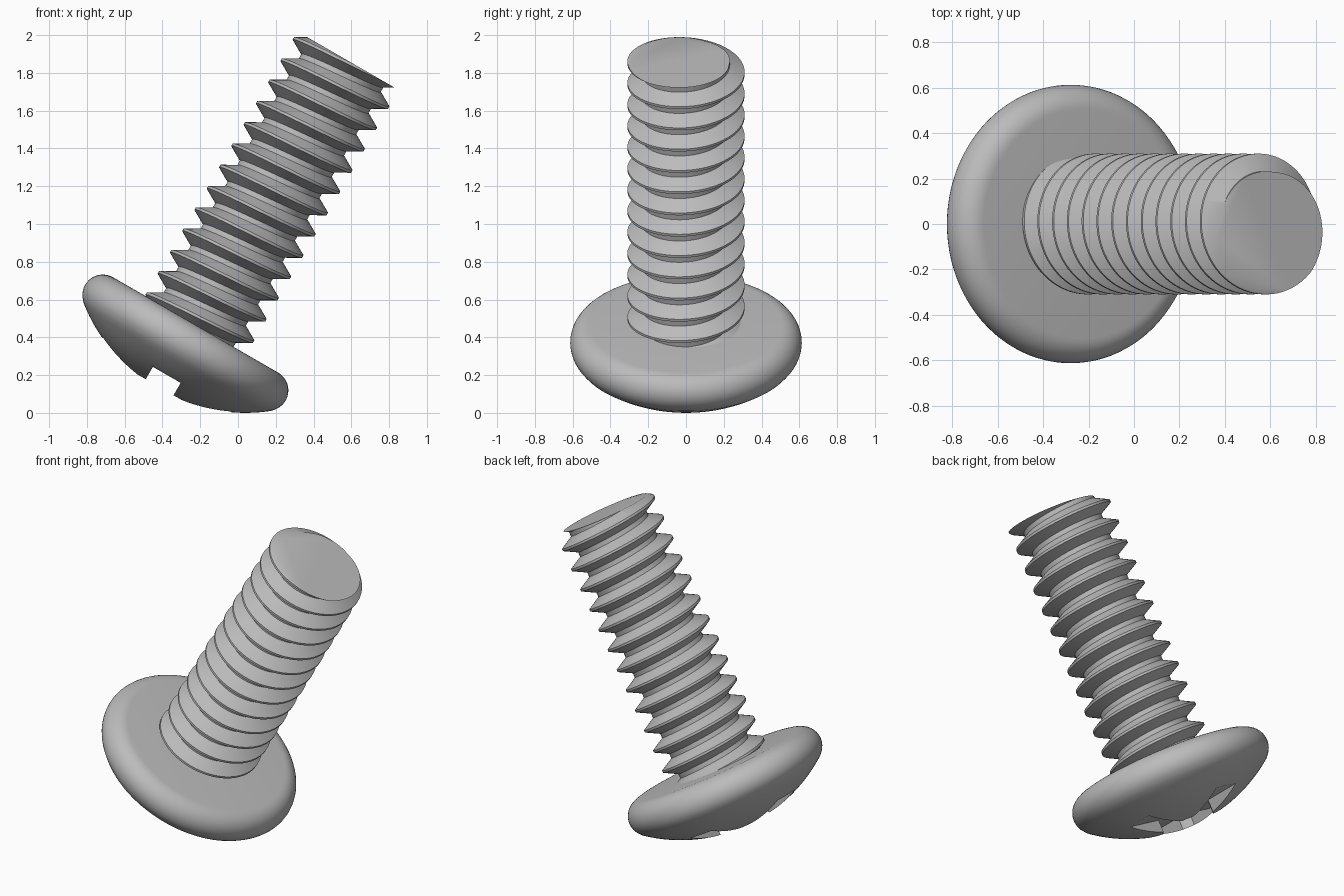
import bpy, bmesh, math
from math import sin, cos, pi, radians
from mathutils import Vector

cube = bpy.data.objects.get("Cube")
if cube:
    bpy.data.objects.remove(cube)

# Single steel colour
steel = bpy.data.materials.new("grey_steel")
steel.use_nodes = True
colour = (0.5, 0.5, 0.5, 1)
steel.diffuse_color = colour
steel.node_tree.nodes["Principled BSDF"].inputs["Base Color"].default_value = colour


def make_object(name, bm):
    """Turn a bmesh into an object leaning over with the whole screw."""
    bmesh.ops.recalc_face_normals(bm, faces=bm.faces)
    mesh = bpy.data.meshes.new(name)
    bm.to_mesh(mesh)
    bm.free()
    mesh.materials.append(steel)
    obj = bpy.data.objects.new(name, mesh)
    bpy.context.collection.objects.link(obj)
    obj.location = (-0.372, 0, 0.21)
    obj.rotation_euler = (0, radians(30), 0)
    return obj


def activate(obj):
    bpy.ops.object.select_all(action='DESELECT')
    obj.select_set(True)
    bpy.context.view_layer.objects.active = obj


def arc(cx, cz, r, start, end, steps):
    """Points on an arc, angles in degrees."""
    angles = [radians(start + (end - start) * i / steps) for i in range(steps + 1)]
    return [(cx + r * cos(a), cz + r * sin(a)) for a in angles]


# Head: shallow dome, rounded rim, flat underside, revolved
TANGENT = -51.4
profile = arc(0, 0.82, 0.92, -90, TANGENT, 16)
profile += arc(0.505, 0.187, 0.108, TANGENT, 90, 14)[1:] + [(0, 0.295)]
bm = bmesh.new()
verts = [bm.verts.new((x, 0, z)) for x, z in profile]
edges = [bm.edges.new(pair) for pair in zip(verts, verts[1:])]
bmesh.ops.spin(bm, geom=verts + edges, cent=(0, 0, 0), axis=(0, 0, 1),
               angle=2 * pi, steps=96)
bmesh.ops.remove_doubles(bm, verts=bm.verts, dist=1e-4)
head = make_object("head", bm)

# Drive recess: cross slots with a round centre, cut up into the dome
HALF, HUB, REACH, FLOOR = 0.085, 0.16, 0.8, -0.01
corner = math.degrees(math.asin(HALF / HUB))
outline = []
for quarter in range(4):
    turn = quarter * pi / 2
    points = [(REACH, -HALF), (REACH, HALF)] + arc(0, 0, HUB, corner, 90 - corner, 8)
    outline += [(x * cos(turn) - y * sin(turn), x * sin(turn) + y * cos(turn))
                for x, y in points]
bm = bmesh.new()
base = bm.faces.new([bm.verts.new((x, y, -0.3)) for x, y in outline])
top = bmesh.ops.extrude_face_region(bm, geom=[base])["geom"]
for v in top:
    if isinstance(v, bmesh.types.BMVert):
        v.co.z = FLOOR
cutter = make_object("recess_cutter", bm)
cutter.hide_render = True

cut = head.modifiers.new("recess", 'BOOLEAN')
cut.operation = 'DIFFERENCE'
cut.solver = 'EXACT'
cut.object = cutter
activate(head)
bpy.ops.object.modifier_apply(modifier=cut.name)
bpy.data.objects.remove(cutter)

# Threaded shank: helical sweep of a truncated V, trimmed flat at both ends
PITCH, CREST, ROOT, STEPS, TURNS = 0.13, 0.31, 0.232, 72, 16
BOTTOM, TOP = 0.26, 1.91
CREST_HALF, ROOT_HALF = 0.007, 0.014
section = [(CREST, -CREST_HALF), (CREST, CREST_HALF),
           (ROOT, PITCH / 2 - ROOT_HALF), (ROOT, PITCH / 2 + ROOT_HALF)]
first = 1.90 - (TURNS - 2) * PITCH
bm = bmesh.new()
columns = []
for i in range(STEPS):
    angle = 2 * pi * i / STEPS - pi / 2
    columns.append([
        bm.verts.new((r * cos(angle), r * sin(angle),
                      first + PITCH * (turn + i / STEPS) + dz))
        for turn in range(TURNS) for r, dz in section])
n = len(section)
for i, column in enumerate(columns):
    # the last column joins the first one a full turn higher
    following = columns[i + 1] if i + 1 < STEPS else columns[0][n:]
    for q in range(min(len(column), len(following)) - 1):
        bm.faces.new((column[q], following[q], following[q + 1], column[q + 1]))
for height, side in ((BOTTOM, -1), (TOP, 1)):
    bmesh.ops.bisect_plane(bm, geom=bm.verts[:] + bm.edges[:] + bm.faces[:],
                           plane_co=(0, 0, height), plane_no=Vector((0, 0, side)),
                           clear_outer=True)
    rim = [e for e in bm.edges if e.is_boundary
           and all(abs(v.co.z - height) < 1e-4 for v in e.verts)]
    bmesh.ops.holes_fill(bm, edges=rim, sides=0)
shank = make_object("threaded_shank", bm)

for obj in (head, shank):
    activate(obj)
    bpy.ops.object.shade_smooth_by_angle(angle=radians(30))
